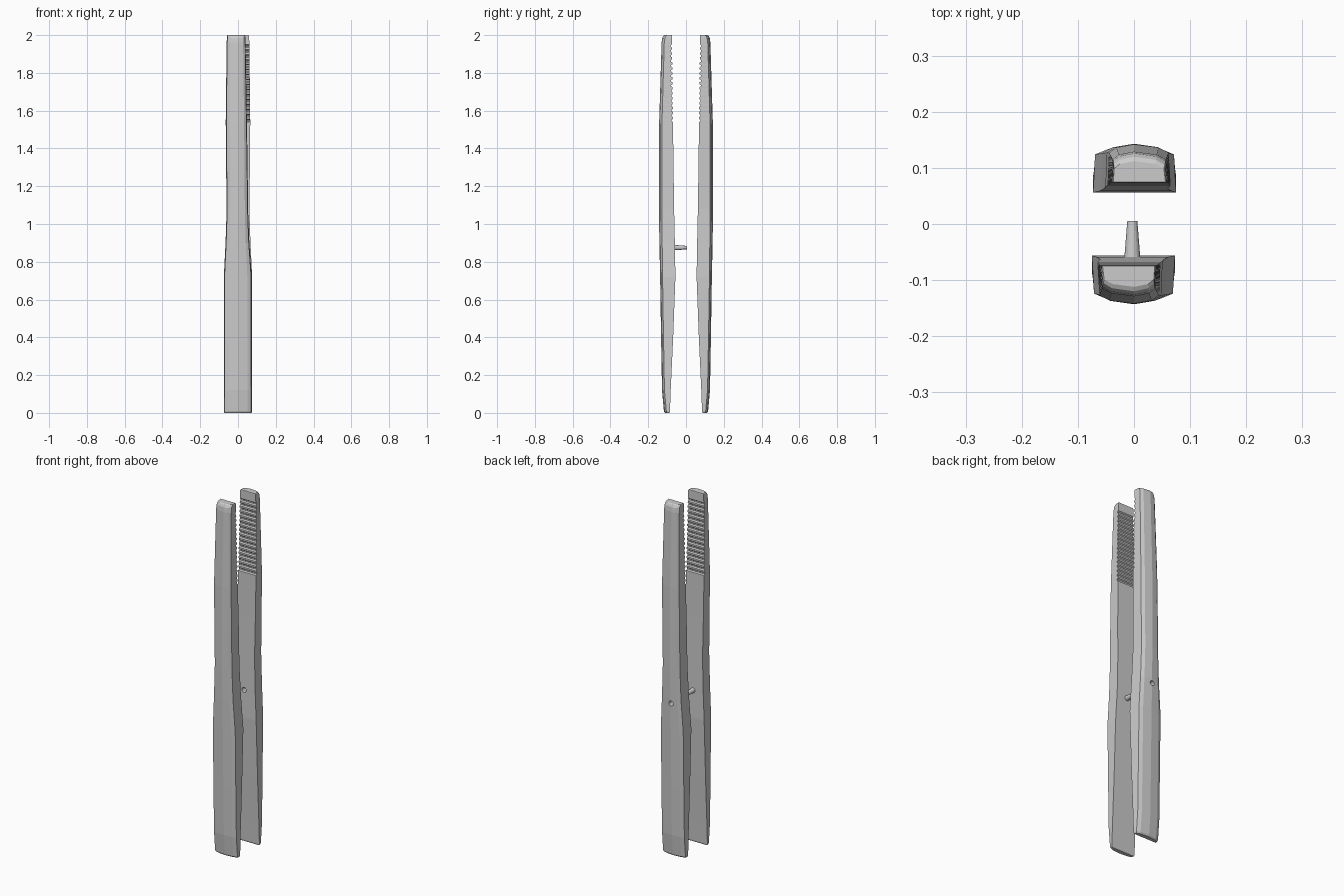
import bpy, bmesh, math

if "Cube" in bpy.data.objects:
    bpy.data.objects.remove(bpy.data.objects["Cube"])

steel = bpy.data.materials.new("plain grey")
steel.diffuse_color = (0.6, 0.6, 0.6, 1)
steel.use_nodes = True
steel.node_tree.nodes["Principled BSDF"].inputs["Base Color"].default_value = steel.diffuse_color

# Stations of one arm: z, left x, right x, inner depth, side-edge depth, crown depth
LOWER = [
    (0.000, -0.072, 0.070, 0.087, 0.100, 0.111),
    (0.008, -0.075, 0.073, 0.085, 0.104, 0.117),
    (0.120, -0.075, 0.073, 0.081, 0.114, 0.127),
    (0.400, -0.075, 0.073, 0.068, 0.119, 0.132),
    (0.720, -0.075, 0.073, 0.056, 0.124, 0.137),
    (0.900, -0.066, 0.060, 0.059, 0.126, 0.141),
    (1.080, -0.060, 0.053, 0.063, 0.127, 0.143),
    (1.300, -0.063, 0.051, 0.066, 0.127, 0.143),
    (1.540, -0.065, 0.047, 0.069, 0.127, 0.142),
]
UPPER = [
    (1.960, -0.060, 0.040, 0.074, 0.115, 0.129),
    (1.985, -0.059, 0.039, 0.074, 0.111, 0.126),
    (1.996, -0.058, 0.038, 0.074, 0.105, 0.120),
    (2.000, -0.056, 0.037, 0.075, 0.099, 0.112),
]
TEETH = 16
GROOVE = 0.007


def stations():
    """Arm stations with grip grooves inserted between lower and upper parts."""
    rows = list(LOWER)
    a, b = LOWER[-1], UPPER[0]
    for i in range(TEETH):
        for f, cut in ((0.2, GROOVE), (0.45, GROOVE), (0.65, 0), (1.0, 0)):
            t = (i + f) / TEETH
            if t >= 1:
                continue
            row = [p + (q - p) * t for p, q in zip(a, b)]
            row[3] += cut
            rows.append(row)
    return rows + UPPER


def finish(name, bm):
    bmesh.ops.recalc_face_normals(bm, faces=bm.faces)
    me = bpy.data.meshes.new(name)
    bm.to_mesh(me)
    bm.free()
    me.materials.append(steel)
    ob = bpy.data.objects.new(name, me)
    bpy.context.collection.objects.link(ob)
    return ob


def arm(name, s):
    """Loft one arm; s = 1 front arm, s = -1 the same arm turned half round."""
    bm = bmesh.new()
    rings = []
    for z, l, r, inner, side, crown in stations():
        mid = side + 0.62 * (crown - side)
        sec = [(l, inner), (l * 0.95, side), (l * 0.68, mid), (0, crown),
               (r * 0.68, mid), (r * 0.95, side), (r, inner)]
        rings.append([bm.verts.new((s * x, -s * d, z)) for x, d in sec])
    n = len(rings[0])
    for p, q in zip(rings, rings[1:]):
        for i in range(n):
            j = (i + 1) % n
            bm.faces.new((p[i], p[j], q[j], q[i]))
    bm.faces.new(rings[0])
    bm.faces.new(rings[-1])
    return finish(name, bm)


def rod(name, x, z, y0, y1, r0, r1):
    """Tapered round rod running along y."""
    bm = bmesh.new()
    bmesh.ops.create_cone(bm, cap_ends=True, segments=20, radius1=r0,
                          radius2=r1, depth=y1 - y0)
    ob = finish(name, bm)
    ob.rotation_euler = (-math.pi / 2, 0, 0)
    ob.location = (x, (y0 + y1) / 2, z)
    return ob


# Two arms
front_arm = arm("front_arm", 1)
back_arm = arm("back_arm", -1)

# Guide peg on the front arm
rod("guide_peg", -0.003, 0.875, -0.07, 0.005, 0.015, 0.009)

# Matching hole through the back arm
cutter = rod("peg_hole_cutter", -0.003, 0.875, 0.0, 0.2, 0.014, 0.014)
cutter.hide_render = True
cutter.hide_viewport = False
cutter.display_type = 'WIRE'
hole = back_arm.modifiers.new("peg_hole", 'BOOLEAN')
hole.operation = 'DIFFERENCE'
hole.solver = 'EXACT'
hole.object = cutter
